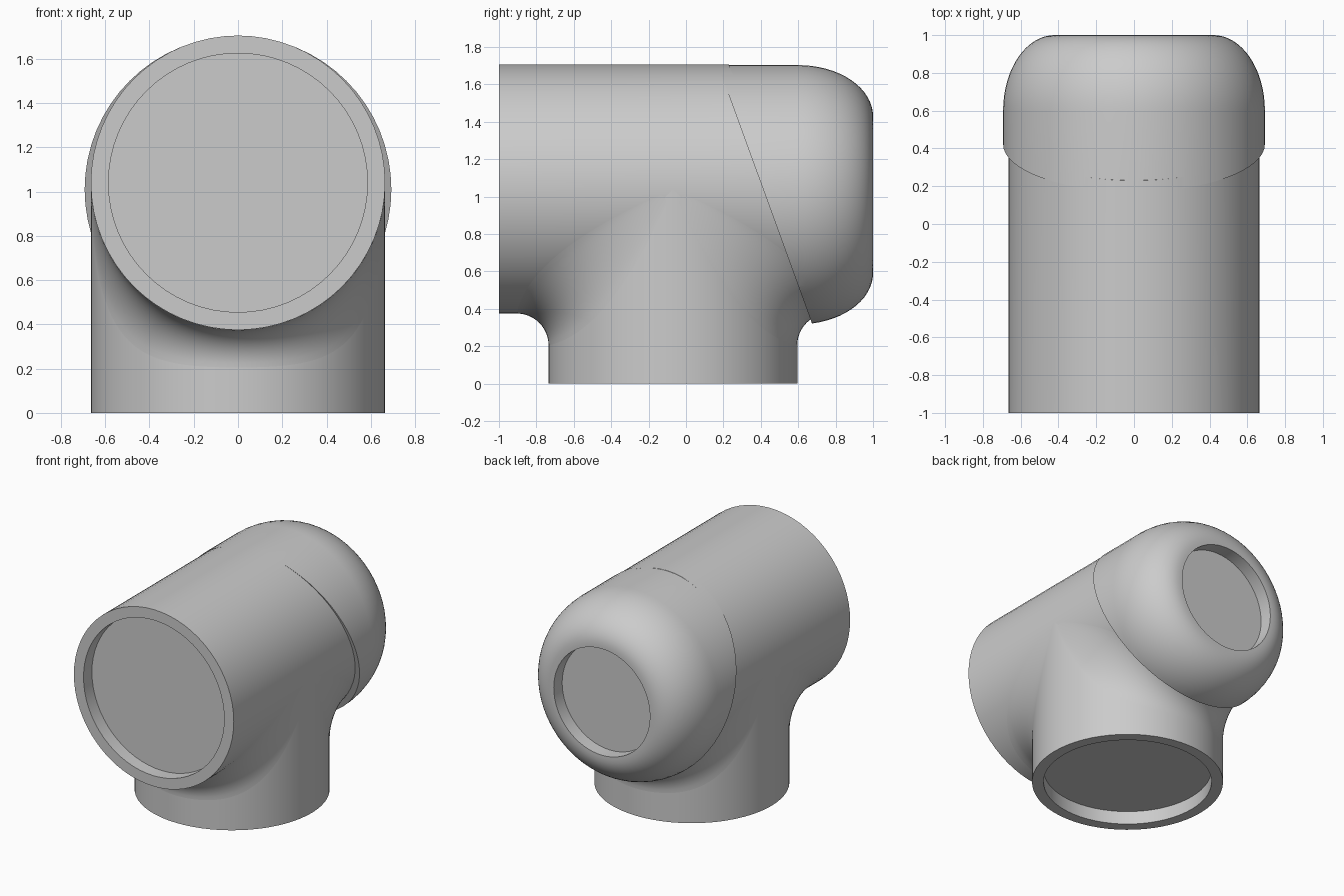
import bpy, bmesh, math
from mathutils import Vector, Matrix

cube = bpy.data.objects.get("Cube")
if cube:
    bpy.data.objects.remove(cube, do_unlink=True)

# Shared dimensions
R = 0.665          # pipe radius
BORE = 0.585       # recess radius
DEPTH = 0.1        # recess depth
AXIS_Z = 1.04      # height of the main pipe
COL_Y = -0.07      # centre of the downward branch
CAP_Z, CAP_R, CAP_FLAT = 1.01, 0.693, 0.42
SEG = 64

grey = bpy.data.materials.new("plain grey")
grey.use_nodes = True
colour = (0.6, 0.6, 0.6, 1)
grey.diffuse_color = colour
grey.node_tree.nodes["Principled BSDF"].inputs["Base Color"].default_value = colour


def finish(bm, name):
    mesh = bpy.data.meshes.new(name)
    bm.to_mesh(mesh)
    bm.free()
    mesh.materials.append(grey)
    obj = bpy.data.objects.new(name, mesh)
    bpy.context.collection.objects.link(obj)
    bpy.ops.object.select_all(action='DESELECT')
    obj.select_set(True)
    bpy.context.view_layer.objects.active = obj
    bpy.ops.object.shade_smooth_by_angle(angle=math.radians(35))
    return obj


def lathe(profile, matrix):
    """Revolve (radius, height) points about local z; both ends are closed."""
    bm = bmesh.new()
    rings = []
    for r, h in profile:
        rings.append([bm.verts.new((r * math.cos(a), r * math.sin(a), h))
                      for a in (2 * math.pi * i / SEG for i in range(SEG))])
    for low, high in zip(rings, rings[1:]):
        for i in range(SEG):
            j = (i + 1) % SEG
            bm.faces.new((low[i], low[j], high[j], high[i]))
    bm.faces.new(rings[0])
    bm.faces.new(rings[-1])
    bmesh.ops.recalc_face_normals(bm, faces=bm.faces)
    bm.transform(matrix)
    return bm


def slant_cut(bm, offset, keep_front):
    """Trim at the inclined seam plane and close the cut."""
    normal = Vector((0, 1, 0.364))
    geom = bm.verts[:] + bm.edges[:] + bm.faces[:]
    cut = bmesh.ops.bisect_plane(
        bm, geom=geom, plane_co=(0, 0.17 + offset, 1.705), plane_no=normal,
        clear_outer=keep_front, clear_inner=not keep_front)
    edges = [e for e in cut["geom_cut"] if isinstance(e, bmesh.types.BMEdge)]
    bmesh.ops.contextual_create(bm, geom=edges)
    bmesh.ops.recalc_face_normals(bm, faces=bm.faces)


# Local z becomes world +y
along_y = Matrix.Rotation(-math.pi / 2, 4, 'X')

# Main pipe with recessed front
bm = lathe([(BORE, DEPTH - 1), (BORE, -1), (R, -1), (R, 0.9)],
           Matrix.Translation((0, 0, AXIS_Z)) @ along_y)
slant_cut(bm, 0.06, True)
finish(bm, "main_pipe")

# Downward branch with recessed mouth
bm = lathe([(BORE, DEPTH), (BORE, 0), (R, 0), (R, AXIS_Z)],
           Matrix.Translation((0, COL_Y, 0)))
finish(bm, "branch_pipe")

# Rounded end cap with a recessed opening
profile = [(CAP_R, -0.1), (CAP_R, 0.6)]
for i in range(1, 17):
    a = math.pi / 2 * i / 16
    profile.append((CAP_FLAT + (CAP_R - CAP_FLAT) * math.cos(a), 0.6 + 0.4 * math.sin(a)))
profile += [(0.4, 1), (0.4, 1 - DEPTH)]
bm = lathe(profile, Matrix.Translation((0, 0, CAP_Z)) @ along_y)
slant_cut(bm, 0, False)
finish(bm, "end_cap")

# Concave blends where the branch meets the main pipe
for name, side in (("front_blend", -1), ("back_blend", 1)):
    bm = bmesh.new()
    rows = []
    for i in range(1, SEG):
        t = math.pi * i / SEG
        s = math.sin(t)
        r = s * (0.17 + 0.7 * (1 - s))
        rows.append([])
        for k in range(13):
            a = math.pi / 2 * k / 12
            y = R * s + r * (1 - math.cos(a))
            z = AXIS_Z - R * s - r * (1 - math.sin(a))
            rows[-1].append(bm.verts.new((R * math.cos(t), COL_Y + side * y, z)))
    for p, q in zip(rows, rows[1:]):
        for k in range(12):
            bm.faces.new((p[k], q[k], q[k + 1], p[k + 1]))
    bm.normal_update()
    bmesh.ops.reverse_faces(bm, faces=[f for f in bm.faces if f.normal.z > 0])
    finish(bm, name)
